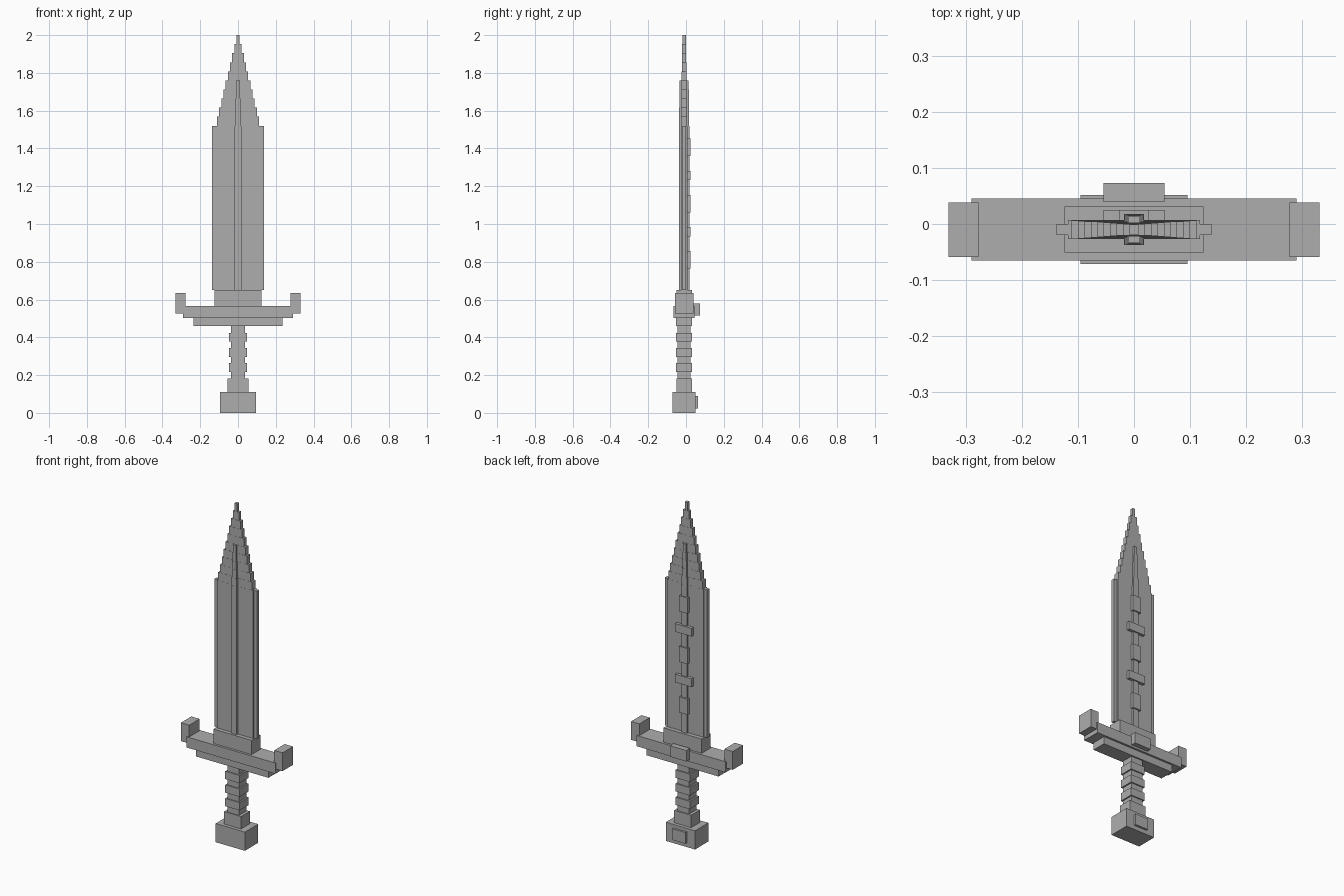
import bpy

cube = bpy.data.objects.get("Cube")
if cube:
    bpy.data.objects.remove(cube, do_unlink=True)

# Single plain grey
grey = bpy.data.materials.new("plain grey")
grey.use_nodes = True
colour = (0.42, 0.42, 0.42, 1)
grey.diffuse_color = colour
grey.node_tree.nodes["Principled BSDF"].inputs["Base Color"].default_value = colour

MID = -0.01  # depth of the sword's centre plane


def box(name, x, y, z):
    """Box from (min, max) ranges on each axis."""
    verts = [(a, b, c) for a in x for b in y for c in z]
    faces = [(0, 1, 3, 2), (4, 6, 7, 5), (0, 4, 5, 1),
             (2, 3, 7, 6), (0, 2, 6, 4), (1, 5, 7, 3)]
    mesh = bpy.data.meshes.new(name)
    mesh.from_pydata(verts, [], faces)
    mesh.materials.append(grey)
    obj = bpy.data.objects.new(name, mesh)
    bpy.context.collection.objects.link(obj)
    return obj


def slab(name, half_x, half_y, z0, z1):
    """Box centred on the sword's axis."""
    return box(name, (-half_x, half_x), (MID - half_y, MID + half_y), (z0, z1))


# Pommel with its back plate, and the neck above it
slab("pommel", 0.095, 0.0615, 0.0, 0.11)
box("pommel_plate", (-0.042, 0.042), (0.045, 0.064), (0.024, 0.09))
slab("pommel_neck", 0.055, 0.041, 0.11, 0.183)

# Grip with raised wraps
slab("grip", 0.038, 0.035, 0.183, 0.46)
for i in range(3):
    z = 0.24 + 0.08 * i
    slab(f"grip_wrap_{i + 1}", 0.047, 0.042, z - 0.023, z + 0.023)

# Guard: stepped crossbar, upturned tips, back gem
slab("guard_lower", 0.235, 0.043, 0.46, 0.503)
slab("guard_bar", 0.29, 0.055, 0.503, 0.566)
for side, s in (("left", 1), ("right", -1)):
    box(f"guard_tip_{side}", sorted((0.277 * s, 0.331 * s)),
        (MID - 0.0485, MID + 0.0485), (0.527, 0.635))
box("guard_gem", (-0.054, 0.054), (0.039, 0.073), (0.515, 0.58))
slab("blade_collar", 0.124, 0.041, 0.566, 0.65)

# Blade: thick body, thin cutting edges, central ridge
slab("blade_body", 0.118, 0.017, 0.65, 1.52)
for side, s in (("left", 1), ("right", -1)):
    box(f"blade_edge_{side}", sorted((0.118 * s, 0.138 * s)),
        (MID - 0.01, MID + 0.01), (0.65, 1.52))
slab("blade_ridge", 0.018, 0.0275, 0.65, 1.52)

# Point: shrinking steps, with the ridge narrowing over the lower half
STEPS, HEIGHT = 10, 0.048
for i in range(STEPS):
    z = 1.52 + HEIGHT * i
    slab(f"point_step_{i + 1}", 0.111 - 0.0114 * i, 0.0165 - 0.0008 * i,
         z, z + HEIGHT)
    if i < 5:
        slab(f"point_ridge_{i + 1}", 0.017 - 0.0018 * i, 0.0272 - 0.0008 * i,
             z, z + HEIGHT)

# Back ornaments: square plates alternating with crossbars
for i in range(5):
    z = 0.81 + 0.149 * i
    if i % 2:
        half_x, half_z, name = 0.054, 0.024, "back_crossbar"
    else:
        half_x, half_z, name = 0.027, 0.046, "back_plate"
    box(f"{name}_{i + 1}", (-half_x, half_x), (0.007, 0.025),
        (z - half_z, z + half_z))
